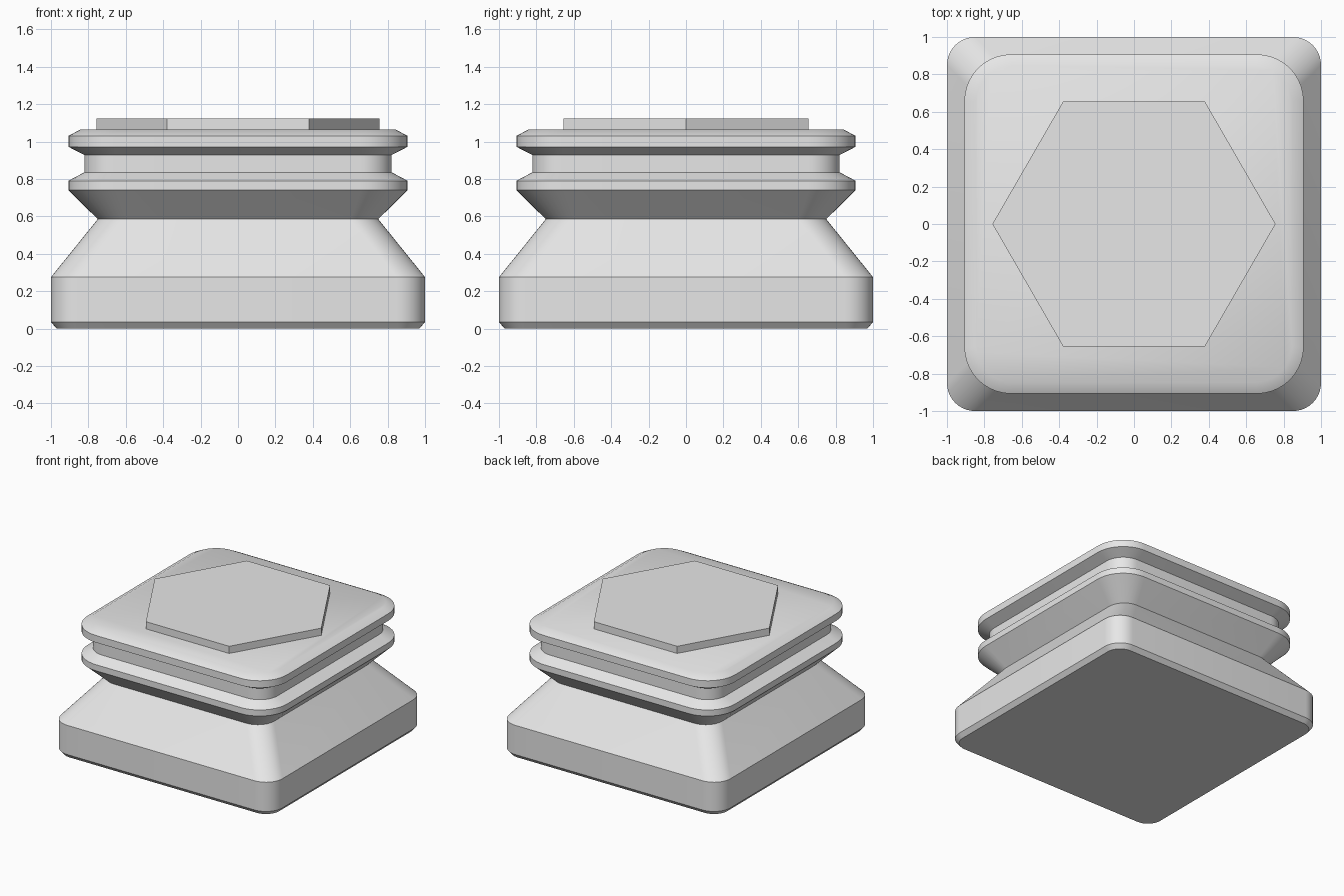
import bpy, bmesh
from math import sin, cos, pi

cube = bpy.data.objects.get("Cube")
if cube:
    bpy.data.objects.remove(cube, do_unlink=True)

grey = bpy.data.materials.new("plain_grey")
grey.use_nodes = True
grey.diffuse_color = (0.8, 0.8, 0.8, 1)
grey.node_tree.nodes["Principled BSDF"].inputs["Base Color"].default_value = (0.8, 0.8, 0.8, 1)


def rounded_square(half, radius, steps=10):
    """Outline of a square with rounded corners, anticlockwise."""
    points = []
    for corner, (sx, sy) in enumerate([(1, 1), (-1, 1), (-1, -1), (1, -1)]):
        for i in range(steps + 1):
            a = (corner + i / steps) * pi / 2
            points.append((sx * (half - radius) + radius * cos(a),
                           sy * (half - radius) + radius * sin(a)))
    return points


def hexagon(radius):
    return [(radius * cos(i * pi / 3), radius * sin(i * pi / 3)) for i in range(6)]


def loft(name, levels):
    """Join stacked outlines into a closed solid."""
    bm = bmesh.new()
    rings = [[bm.verts.new((x, y, z)) for x, y in outline] for z, outline in levels]
    n = len(rings[0])
    for low, high in zip(rings, rings[1:]):
        for i in range(n):
            j = (i + 1) % n
            bm.faces.new((low[i], low[j], high[j], high[i]))
    bm.faces.new(rings[0][::-1])
    bm.faces.new(rings[-1])
    mesh = bpy.data.meshes.new(name)
    bm.to_mesh(mesh)
    bm.free()
    mesh.materials.append(grey)
    obj = bpy.data.objects.new(name, mesh)
    bpy.context.collection.objects.link(obj)
    bpy.ops.object.select_all(action="DESELECT")
    obj.select_set(True)
    bpy.context.view_layer.objects.active = obj
    bpy.ops.object.shade_smooth_by_angle(angle=pi / 6)
    return obj


# Plinth, waist, two collars and the groove between: height, half width, corner radius
profile = [
    (0.0, 0.97, 0.12), (0.035, 1.0, 0.15), (0.275, 1.0, 0.15),
    (0.585, 0.75, 0.15),
    (0.74, 0.907, 0.25), (0.79, 0.907, 0.25),
    (0.835, 0.822, 0.165), (0.928, 0.822, 0.165),
    (0.972, 0.907, 0.25), (1.03, 0.907, 0.25), (1.063, 0.845, 0.19),
]
loft("pedestal_body", [(z, rounded_square(h, r)) for z, h, r in profile])

# Raised hexagonal pad on top
loft("hexagonal_pad", [(z, hexagon(0.757)) for z in (1.05, 1.122)])
